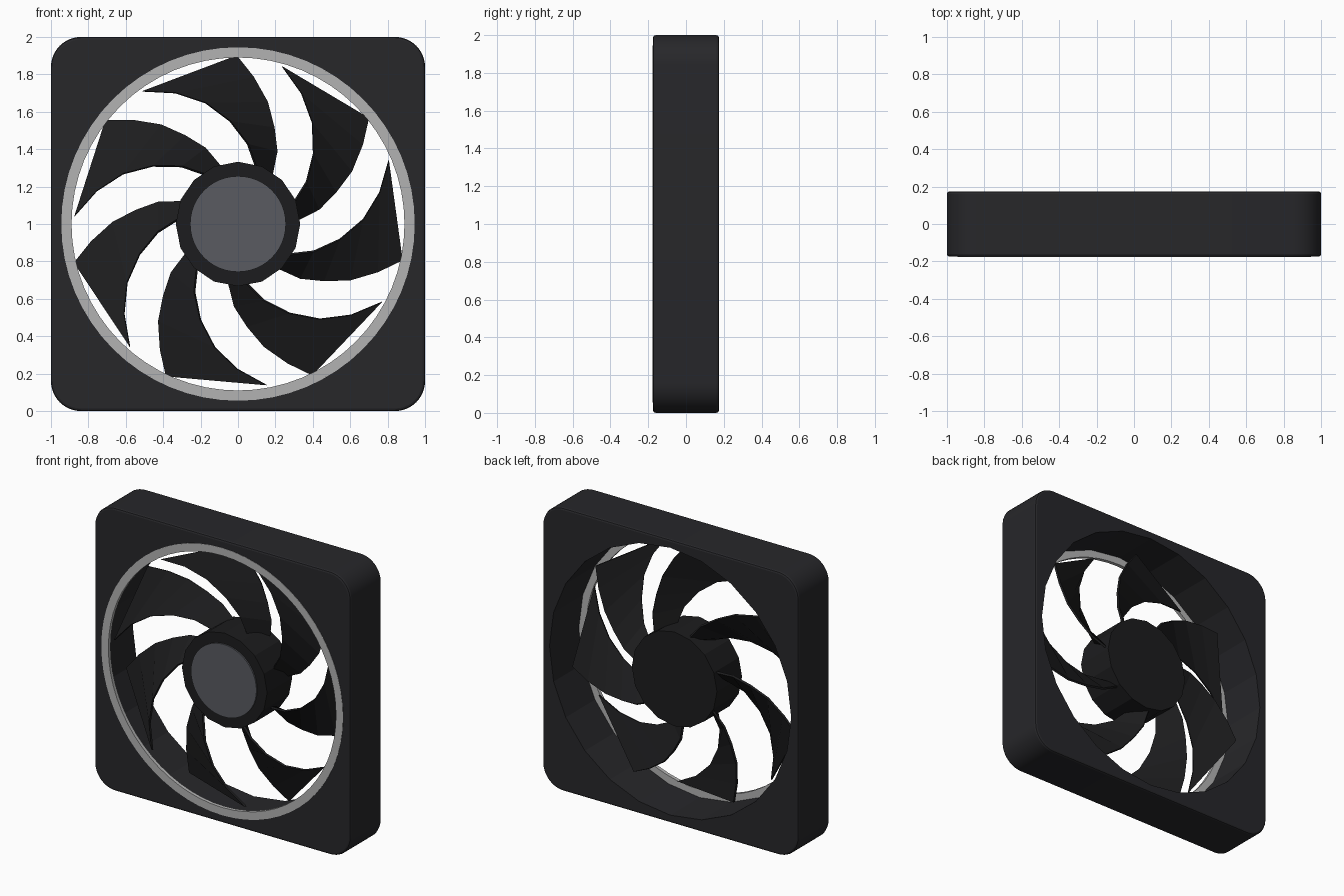
import bpy, bmesh
from math import sin, cos, pi, radians

if "Cube" in bpy.data.objects:
    bpy.data.objects.remove(bpy.data.objects["Cube"])


def material(name, r, g, b):
    m = bpy.data.materials.new(name)
    m.diffuse_color = (r, g, b, 1)
    m.use_nodes = True
    m.node_tree.nodes["Principled BSDF"].inputs["Base Color"].default_value = m.diffuse_color
    return m


FRAME = material("frame_black", .02, .02, .023)
BLACK = material("rotor_black", .012, .012, .013)
GREY = material("cap_grey", .1, .105, .12)
LIGHT = material("ring_grey", .45, .45, .45)


def add(name, bm, mat):
    """Turn a bmesh into an object centred on the fan axis."""
    bmesh.ops.recalc_face_normals(bm, faces=bm.faces)
    me = bpy.data.meshes.new(name)
    bm.to_mesh(me)
    bm.free()
    me.materials.append(mat)
    ob = bpy.data.objects.new(name, me)
    ob.location.z = 1
    bpy.context.collection.objects.link(ob)
    return ob


def smooth(ob, angle):
    bpy.ops.object.select_all(action='DESELECT')
    ob.select_set(True)
    bpy.context.view_layer.objects.active = ob
    bpy.ops.object.shade_smooth_by_angle(angle=radians(angle))


def lathe(name, profile, n, mat, closed=False):
    """Revolve (radius, y) points about the y axis; open ends get capped."""
    bm = bmesh.new()
    rings = [[bm.verts.new((r * cos(2 * pi * i / n), y, r * sin(2 * pi * i / n)))
              for i in range(n)] for r, y in profile]
    pairs = list(zip(rings, rings[1:]))
    if closed:
        pairs.append((rings[-1], rings[0]))
    else:
        bm.faces.new(rings[0])
        bm.faces.new(rings[-1])
    for a, b in pairs:
        for i in range(n):
            j = (i + 1) % n
            bm.faces.new((a[i], a[j], b[j], b[i]))
    return add(name, bm, mat)


# Square housing: rounded corners, softened rims, round opening
D = .175
bm = bmesh.new()
bmesh.ops.create_cube(bm, size=2)
for v in bm.verts:
    v.co.y *= D
corners = [e for e in bm.edges if abs(e.verts[0].co.y - e.verts[1].co.y) > .1]
bmesh.ops.bevel(bm, geom=corners, offset=.16, segments=12, profile=.5, affect='EDGES')
rims = [e for e in bm.edges if abs(e.verts[0].co.y - e.verts[1].co.y) < 1e-4
        and any(len(f.verts) > 4 for f in e.link_faces)]
bmesh.ops.bevel(bm, geom=rims, offset=.014, segments=2, profile=.5, affect='EDGES')
frame = add("frame", bm, FRAME)

cutter = lathe("opening_cutter", [(.945, -.4), (.945, .4)], 24, FRAME)
cutter.hide_render = True
mod = frame.modifiers.new("opening", 'BOOLEAN')
mod.object = cutter
mod.operation = 'DIFFERENCE'
mod.solver = 'EXACT'
bpy.ops.object.select_all(action='DESELECT')
bpy.context.view_layer.objects.active = frame
bpy.ops.object.modifier_apply(modifier="opening")
bpy.data.objects.remove(cutter)
smooth(frame, 10)

# Light trim ring at the front of the opening
ring = lathe("front_ring", [(.945, -.177), (.89, -.177), (.89, -.152), (.945, -.152)],
             64, LIGHT, closed=True)
smooth(ring, 30)

# Hub and its front cap
lathe("hub", [(.333, -.15), (.333, .13)], 16, BLACK)
smooth(lathe("hub_cap", [(.256, -.16), (.256, -.13)], 48, GREY), 30)

# Swept, twisted blades: (radius, angle, y) along leading and trailing edges
lead = [(.30, 54, .10), (.44, 62, .08), (.55, 69.6, .06), (.67, 76.4, .04),
        (.79, 84, .025), (.90, 90.5, .01)]
trail = [(.29, 68, -.03), (.43, 83, -.055), (.55, 94.3, -.08), (.67, 105, -.1),
         (.775, 115.4, -.115), (.875, 125.8, -.13)]
bm = bmesh.new()
rows = [[bm.verts.new((r * cos(radians(a)), y, r * sin(radians(a)))) for r, a, y in edge]
        for edge in (lead, trail)]
for i in range(len(lead) - 1):
    bm.faces.new((rows[0][i], rows[0][i + 1], rows[1][i + 1], rows[1][i]))
first = add("blade_1", bm, BLACK)
for k in range(7):
    blade = first
    if k:
        blade = bpy.data.objects.new(f"blade_{k + 1}", first.data)
        blade.location = (0, 0, 1)
        bpy.context.collection.objects.link(blade)
    blade.rotation_euler.y = 2 * pi * k / 7
    s = blade.modifiers.new("thickness", 'SOLIDIFY')
    s.thickness = .014
    s.offset = 0
